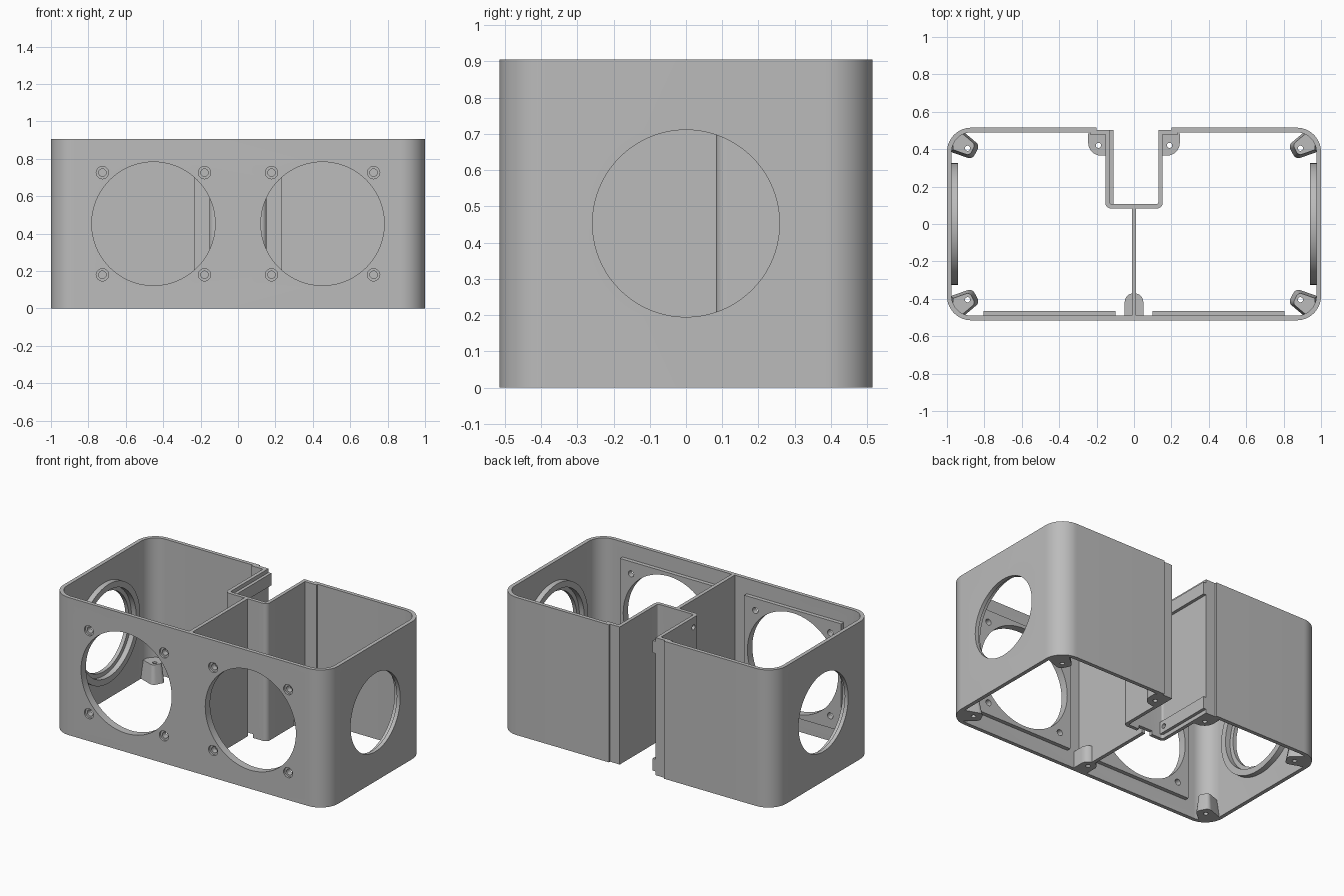
import bpy
import bmesh
import math
from mathutils import Vector, Matrix

cube = bpy.data.objects.get("Cube")
if cube:
    bpy.data.objects.remove(cube, do_unlink=True)

HEIGHT = 0.905
MID = 0.453

grey = bpy.data.materials.new("Plain grey")
grey.use_nodes = True
grey.diffuse_color = (0.5, 0.5, 0.5, 1)
bsdf = grey.node_tree.nodes["Principled BSDF"]
bsdf.inputs["Base Color"].default_value = grey.diffuse_color
bsdf.inputs["Roughness"].default_value = 0.6


def finish(name, bm):
    bmesh.ops.recalc_face_normals(bm, faces=bm.faces)
    mesh = bpy.data.meshes.new(name)
    bm.to_mesh(mesh)
    bm.free()
    mesh.materials.append(grey)
    obj = bpy.data.objects.new(name, mesh)
    bpy.context.collection.objects.link(obj)
    return obj


def rounded(corners, steps=14):
    """Turn (x, y, radius) corners into an outline with arcs."""
    out = []
    for i, (x, y, r) in enumerate(corners):
        p = Vector((x, y))
        if r == 0:
            out.append(p)
            continue
        a = (Vector(corners[i - 1][:2]) - p).normalized()
        b = (Vector(corners[(i + 1) % len(corners)][:2]) - p).normalized()
        half = a.angle(b) / 2
        centre = p + (a + b).normalized() * r / math.sin(half)
        start = p + a * r / math.tan(half) - centre
        end = p + b * r / math.tan(half) - centre
        sweep = start.angle_signed(end)
        for k in range(steps + 1):
            out.append(centre + Matrix.Rotation(-sweep * k / steps, 2) @ start)
    return out


def prism(name, outline, z0, z1, taper=1, pivot=(0, 0)):
    """Extrude an outline upward, shrinking its top towards a pivot."""
    bm = bmesh.new()
    pivot = Vector(pivot)
    low = [bm.verts.new((p.x, p.y, z0)) for p in outline]
    tops = [pivot + (p - pivot) * taper for p in outline]
    high = [bm.verts.new((p.x, p.y, z1)) for p in tops]
    bm.faces.new(low)
    bm.faces.new(high)
    n = len(low)
    for i in range(n):
        j = (i + 1) % n
        bm.faces.new((low[i], low[j], high[j], high[i]))
    return finish(name, bm)


def box(name, x0, x1, y0, y1, z0, z1):
    corners = [(x0, y0, 0), (x1, y0, 0), (x1, y1, 0), (x0, y1, 0)]
    return prism(name, rounded(corners), z0, z1)


def cylinder(name, axis, centre, radius, depth, sides=64):
    bm = bmesh.new()
    turn = Vector((0, 0, 1)).rotation_difference(Vector(axis)).to_matrix().to_4x4()
    bmesh.ops.create_cone(bm, cap_ends=True, segments=sides, radius1=radius,
                          radius2=radius, depth=depth,
                          matrix=Matrix.Translation(centre) @ turn)
    return finish(name, bm)


def cut(cutter, *targets):
    """Subtract the cutter from every target, then remove it."""
    for obj in targets:
        mod = obj.modifiers.new("cut", 'BOOLEAN')
        mod.operation = 'DIFFERENCE'
        mod.solver = 'EXACT'
        mod.object = cutter
        bpy.context.view_layer.update()
        graph = bpy.context.evaluated_depsgraph_get()
        mesh = bpy.data.meshes.new_from_object(obj.evaluated_get(graph))
        obj.modifiers.clear()
        obj.data = mesh
    bpy.data.objects.remove(cutter, do_unlink=True)


def symmetric(half):
    """Mirror a right-hand run of corners into a closed outline."""
    return rounded(half + [(-x, y, r) for x, y, r in reversed(half)])


parts = []

# Outer wall with a deep slot at the back
outer = [(1, -0.515, 0.13), (1, 0.515, 0.13), (0.2, 0.515, 0), (0.2, 0.503, 0),
         (0.13, 0.503, 0), (0.13, 0.106, 0.012)]
cavity = [(0.975, -0.49, 0.105), (0.975, 0.49, 0.105), (0.235, 0.49, 0),
          (0.235, 0.478, 0), (0.153, 0.478, 0), (0.153, 0.083, 0.03)]
shell = prism("outer_wall", symmetric(outer), 0, HEIGHT)
cut(prism("cavity_cutter", symmetric(cavity), -0.1, HEIGHT + 0.1), shell)
cut(box("notch_cutter", -0.05, 0.05, 0.06, 0.12, -0.1, 0.025), shell)
parts.append(shell)

# Central divider
divider = box("divider", -0.012, 0.012, -0.492, 0.086, 0, HEIGHT)
parts.append(divider)

# Slot rails, each with a small hole through rail and wall
for label, z in (("lower", 0.065), ("upper", 0.84)):
    rail = box(label + "_rail", -0.132, -0.11, 0.104, 0.503, z - 0.04, z + 0.04)
    cut(cylinder("rail_hole", (1, 0, 0), (-0.13, 0.14, z), 0.016, 0.08, 24), shell, rail)
    parts.append(rail)

for side, name in ((1, "left"), (-1, "right")):
    # Mounting plate behind each large front opening
    cx = side * 0.452
    plate = box(name + "_front_plate", cx - 0.353, cx + 0.353, -0.491, -0.464,
                MID - 0.353, MID + 0.353)
    cut(cylinder("front_hole", (0, 1, 0), (cx, -0.49, MID), 0.33, 0.2, 80), shell, plate)
    for dx in (-0.273, 0.273):
        for dz in (-0.273, 0.273):
            x, z = cx + dx, MID + dz
            cut(cylinder("screw_hole", (0, 1, 0), (x, -0.49, z), 0.02, 0.2, 24),
                shell, plate)
            cut(cylinder("screw_recess", (0, 1, 0), (x, -0.515, z), 0.033, 0.026, 24),
                shell)
    parts.append(plate)

    # Side opening with a raised inner collar
    cut(cylinder("side_hole", (1, 0, 0), (side, 0, MID), 0.258, 0.2, 80), shell)
    collar = cylinder(name + "_collar", (1, 0, 0), (side * 0.958, 0, MID), 0.325, 0.036, 80)
    cut(cylinder("collar_hole", (1, 0, 0), (side * 0.95, 0, MID), 0.285, 0.2, 80), collar)
    parts.append(collar)

    # Tapered screw posts in the bottom corners
    for end, row in ((1, "back"), (-1, "front")):
        shape = [(0.978, 0.385, 0), (0.978, 0.44, 0), (0.945, 0.475, 0), (0.91, 0.492, 0),
                 (0.825, 0.42, 0.03), (0.865, 0.345, 0.03)]
        outline = [Vector((p.x * side, p.y * end)) for p in rounded(shape, 6)]
        post = prism(f"{row}_{name}_corner_post", outline, 0, 0.12, 0.78,
                     (side * 0.93, end * 0.44))
        cut(cylinder("post_hole", (0, 0, 1), (side * 0.89, end * 0.405, 0.05),
                     0.014, 0.3, 20), post)
        parts.append(post)

    # Screw posts beside the slot
    shape = [(0.15, 0.485, 0), (0.245, 0.485, 0), (0.245, 0.365, 0.07), (0.15, 0.365, 0)]
    outline = [Vector((p.x * side, p.y)) for p in rounded(shape, 8)]
    post = prism(name + "_slot_post", outline, 0, 0.11)
    cut(cylinder("post_hole", (0, 0, 1), (side * 0.19, 0.42, 0.05), 0.014, 0.3, 20), post)
    parts.append(post)

# Screw post at the front of the divider
shape = [(-0.05, -0.492, 0), (0.05, -0.492, 0), (0.05, -0.37, 0.049), (-0.05, -0.37, 0.049)]
post = prism("divider_post", rounded(shape, 8), 0, 0.11)
cut(cylinder("post_hole", (0, 0, 1), (0, -0.42, 0), 0.014, 0.16, 20), post, divider)
parts.append(post)

# Smooth curved faces, keep hard edges
bpy.ops.object.select_all(action='DESELECT')
for obj in parts:
    obj.select_set(True)
bpy.context.view_layer.objects.active = shell
bpy.ops.object.shade_smooth_by_angle(angle=math.radians(25))
